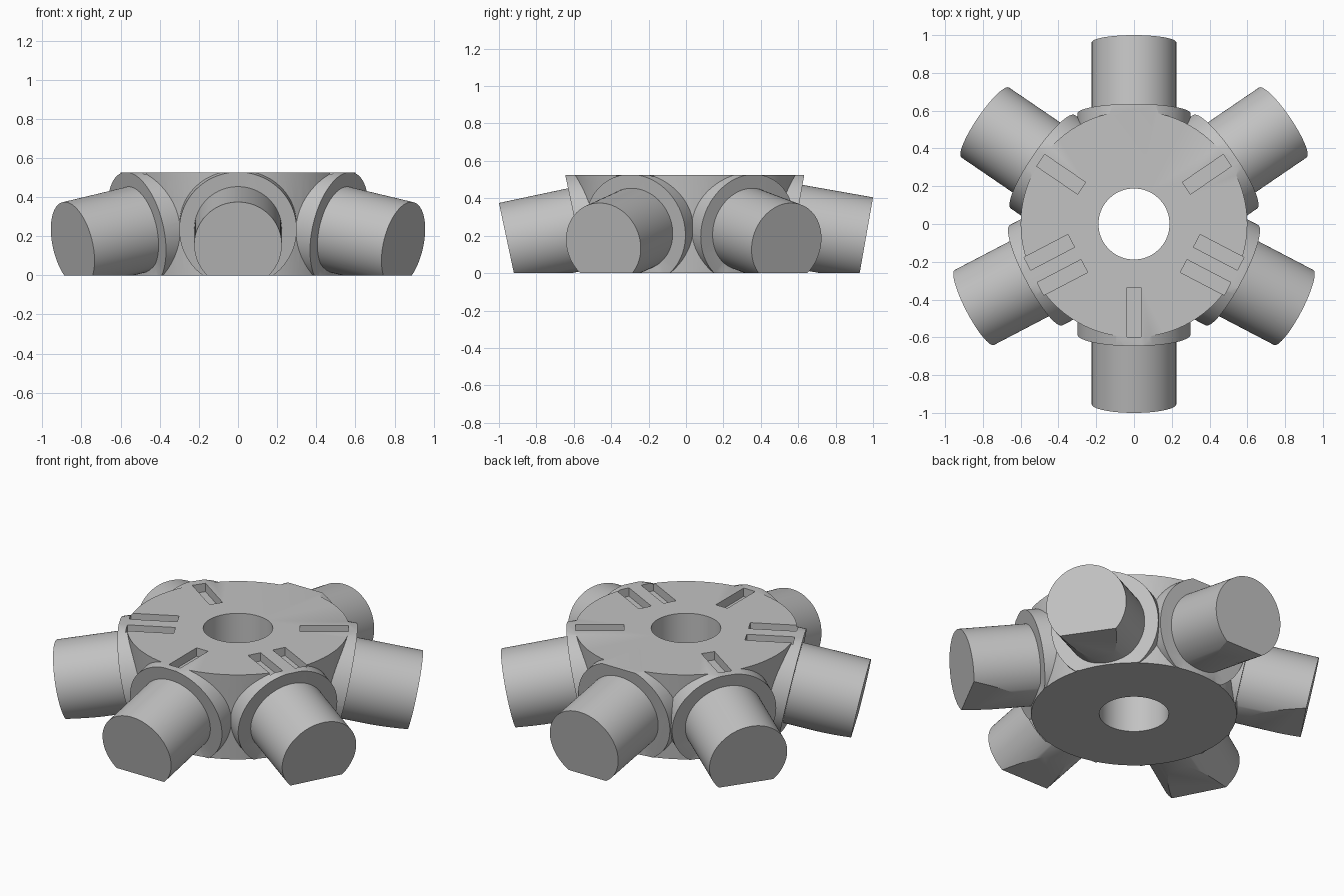
import bpy
import bmesh
from math import radians, sin, cos, tan
from mathutils import Matrix, Vector

cube = bpy.data.objects.get("Cube")
if cube:
    bpy.data.objects.remove(cube, do_unlink=True)

HEIGHT = 0.525
ARM_R, FLANGE_R, HOLE_R = 0.224, 0.3, 0.188
TOP_R, BOTTOM_R = 0.6, 0.555

grey = bpy.data.materials.new("plain grey")
grey.use_nodes = True
colour = (0.54, 0.54, 0.54, 1)
grey.diffuse_color = colour
grey.node_tree.nodes["Principled BSDF"].inputs["Base Color"].default_value = colour


def finish(name, bm):
    mesh = bpy.data.meshes.new(name)
    bmesh.ops.recalc_face_normals(bm, faces=bm.faces)
    bm.to_mesh(mesh)
    bm.free()
    mesh.materials.append(grey)
    obj = bpy.data.objects.new(name, mesh)
    bpy.context.collection.objects.link(obj)
    return obj


def cut_flat(bm, z, up):
    """Slice off everything above (or below) height z and cap the cut."""
    geom = bm.verts[:] + bm.edges[:] + bm.faces[:]
    cut = bmesh.ops.bisect_plane(bm, geom=geom, plane_co=(0, 0, z),
                                 plane_no=(0, 0, up), clear_outer=True)
    edges = [e for e in cut["geom_cut"] if isinstance(e, bmesh.types.BMEdge)]
    if edges:
        bmesh.ops.contextual_create(bm, geom=edges)


def rod(name, start, end, r1, r2=None, flat_base=False):
    """Round rod between two points, optionally trimmed at the ground."""
    start, end = Vector(start), Vector(end)
    axis = end - start
    turn = axis.to_track_quat("Z", "Y").to_matrix().to_4x4()
    bm = bmesh.new()
    bmesh.ops.create_cone(bm, cap_ends=True, segments=96, radius1=r1,
                          radius2=r1 if r2 is None else r2, depth=axis.length,
                          matrix=Matrix.Translation((start + end) / 2) @ turn)
    if flat_base:
        cut_flat(bm, 0, -1)
    return finish(name, bm)


def box(name, size, centre, angle=0):
    bm = bmesh.new()
    bmesh.ops.create_cube(bm, size=1, matrix=Matrix.Rotation(angle, 4, "Z")
                          @ Matrix.Translation(centre) @ Matrix.Diagonal((*size, 1)))
    return finish(name, bm)


def combine(target, tool, operation):
    mod = target.modifiers.new(operation.title(), "BOOLEAN")
    mod.operation, mod.solver, mod.object = operation, "EXACT", tool
    bpy.context.view_layer.objects.active = target
    bpy.ops.object.modifier_apply(modifier=mod.name)
    bpy.data.objects.remove(tool, do_unlink=True)


def smooth(obj):
    bpy.ops.object.select_all(action="DESELECT")
    obj.select_set(True)
    bpy.context.view_layer.objects.active = obj
    bpy.ops.object.shade_smooth_by_angle(angle=radians(25))


# Tapered hub, overlong at both ends so it can be trimmed flat later
slope = (TOP_R - BOTTOM_R) / HEIGHT
over = 0.15
hub = rod("hub", (0, 0, -over), (0, 0, HEIGHT + over),
          BOTTOM_R - slope * over, TOP_R + slope * over)

# name, direction, droop, height of the outer rim, sideways places of the slots
ARMS = [
    ("front_arm", -90, 12, 0.375, [0]),
    ("front_left_arm", -27.6, 12, 0.375, [-0.075, 0.075]),
    ("back_left_arm", 34.3, 12, 0.375, [0]),
    ("back_arm", 90, 10, 0.405, []),
    ("back_right_arm", 145.7, 12, 0.375, [0]),
    ("front_right_arm", 207.6, 12, 0.375, [-0.075, 0.075]),
]

# Drooping arms, each with a collar joined to the hub
slots = []
for name, degrees, droop, rim, places in ARMS:
    a, d = radians(degrees), radians(droop)
    end_r, end_z = 1 - ARM_R * sin(d), rim - ARM_R * cos(d)

    def on_axis(r):
        return (r * cos(a), r * sin(a), end_z + (end_r - r) * tan(d))

    smooth(rod(name, on_axis(0.5), on_axis(end_r), ARM_R, flat_base=True))
    combine(hub, rod("collar", on_axis(0.33), on_axis(0.584), FLANGE_R), "UNION")
    slots += [(a, p) for p in places]

# Trim the hub top and base, then bore the centre hole and sink the slots
combine(hub, box("top_trim", (3, 3, 1), (0, 0, HEIGHT + 0.5)), "DIFFERENCE")
combine(hub, box("base_trim", (3, 3, 1), (0, 0, -0.5)), "DIFFERENCE")
combine(hub, rod("bore", (0, 0, -1), (0, 0, 1), HOLE_R), "DIFFERENCE")
for a, place in slots:
    combine(hub, box("slot", (0.262, 0.076, 0.1), (0.467, place, HEIGHT), a), "DIFFERENCE")
smooth(hub)
